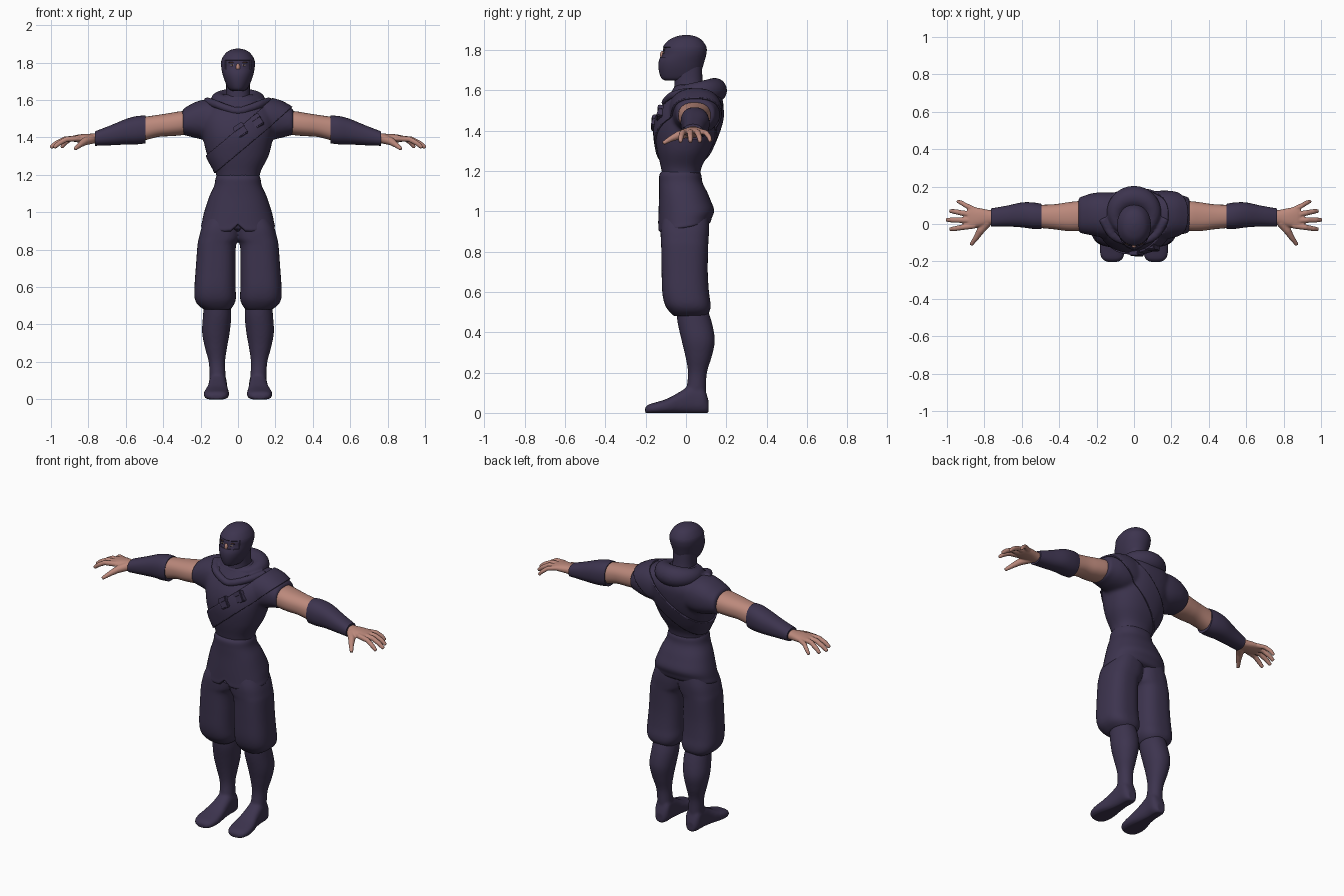
import bpy, bmesh, math
from mathutils import Vector, Matrix
from mathutils.bvhtree import BVHTree

if "Cube" in bpy.data.objects:
    bpy.data.objects.remove(bpy.data.objects["Cube"])


def material(name, rgb):
    m = bpy.data.materials.new(name)
    m.use_nodes = True
    m.diffuse_color = (*rgb, 1)
    m.node_tree.nodes["Principled BSDF"].inputs["Base Color"].default_value = (*rgb, 1)
    return m


CLOTH = material("dark purple cloth", (0.046, 0.034, 0.077))
SKIN = material("skin", (0.5, 0.25, 0.2))
BROWN = material("brow brown", (0.1, 0.045, 0.035))
WHITE = material("eye white", (0.5, 0.42, 0.4))
made = []


def skin_rings(bm, rings, closed=False):
    rows = [[bm.verts.new(p) for p in r] for r in rings]
    n = len(rows[0])
    for k in range(len(rows) - (not closed)):
        a, b = rows[k], rows[(k + 1) % len(rows)]
        for i in range(n):
            j = (i + 1) % n
            bm.faces.new((a[i], a[j], b[j], b[i]))
    if not closed:
        bm.faces.new(rows[0][::-1])
        bm.faces.new(rows[-1])


def refine(keys, steps):
    """Smooth interpolation through key rows."""
    keys = [Vector(k) for k in keys]
    out = []
    for i in range(len(keys) - 1):
        p0, p1, p2 = keys[max(i - 1, 0)], keys[i], keys[i + 1]
        p3 = keys[min(i + 2, len(keys) - 1)]
        for s in range(steps):
            t = s / steps
            out.append(0.5 * (2 * p1 + (p2 - p0) * t + (2 * p0 - 5 * p1 + 4 * p2 - p3) * t * t
                              + (3 * p1 - p0 - 3 * p2 + p3) * t ** 3))
    return out + [keys[-1]]


def loft(bm, axis, keys, side=1, p=2.3, n=40, steps=5):
    """Rows are position, then low and high of the two other axes."""
    rings = []
    for t, a0, a1, b0, b1 in refine(keys, steps):
        ring = []
        for i in range(n):
            c, s = math.cos(math.tau * i / n), math.sin(math.tau * i / n)
            u = (a0 + a1) / 2 + (a1 - a0) / 2 * math.copysign(abs(c) ** (2 / p), c)
            v = (b0 + b1) / 2 + (b1 - b0) / 2 * math.copysign(abs(s) ** (2 / p), s)
            x, y, z = {"x": (t, u, v), "y": (u, t, v), "z": (u, v, t)}[axis]
            ring.append((x * side, y, z))
        rings.append(ring)
    skin_rings(bm, rings)


def tube(bm, pts, radii, side=1, closed=False, n=14):
    pts = [Vector((p[0] * side, p[1], p[2])) for p in pts]
    rings, m = [], len(pts)
    for i, (p, r) in enumerate(zip(pts, radii)):
        a = pts[(i - 1) % m] if closed else pts[max(i - 1, 0)]
        b = pts[(i + 1) % m] if closed else pts[min(i + 1, m - 1)]
        d = (b - a).normalized()
        u = d.cross(Vector((0, 0, 1))).normalized()
        v = u.cross(d)
        rings.append([p + r * (u * math.cos(math.tau * k / n) + v * math.sin(math.tau * k / n))
                      for k in range(n)])
    skin_rings(bm, rings, closed)


def ball(bm, loc, size):
    bmesh.ops.create_uvsphere(bm, u_segments=16, v_segments=10, radius=1,
                              matrix=Matrix.Translation(loc) @ Matrix.Diagonal((*size, 1)))


def finish(bm, name, *mats, voxel=0, smooth=4):
    """Make the object; a voxel size fuses its shells into one soft surface."""
    bmesh.ops.recalc_face_normals(bm, faces=bm.faces)
    me = bpy.data.meshes.new(name)
    bm.to_mesh(me)
    bm.free()
    ob = bpy.data.objects.new(name, me)
    bpy.context.collection.objects.link(ob)
    if voxel:
        r = ob.modifiers.new("fuse", 'REMESH')
        r.mode, r.voxel_size = 'VOXEL', voxel
        s = ob.modifiers.new("soften", 'SMOOTH')
        s.factor, s.iterations = 0.5, smooth
        dg = bpy.context.evaluated_depsgraph_get()
        fused = bpy.data.meshes.new_from_object(ob.evaluated_get(dg))
        ob.modifiers.clear()
        ob.data = fused
    ob.data.materials.clear()
    for m in mats:
        ob.data.materials.append(m)
    made.append(ob)
    return ob


def sym(rows):
    """Rows of z, half width, front, back."""
    return [(z, -w, w, f, b) for z, w, f, b in rows]


# Tunic: chest with both short sleeves
bm = bmesh.new()
loft(bm, "z", sym([(1.17, .113, -.115, .07), (1.22, .122, -.125, .078), (1.3, .163, -.143, .12),
                   (1.4, .188, -.155, .162), (1.48, .2, -.14, .182), (1.54, .19, -.11, .185),
                   (1.59, .14, -.075, .165), (1.63, .08, -.05, .12)]))
for s in (1, -1):
    loft(bm, "x", [(.05, -.07, .16, 1.4, 1.59), (.15, -.075, .17, 1.385, 1.605),
                   (.22, -.062, .165, 1.395, 1.592), (.27, -.052, .15, 1.408, 1.567),
                   (.297, -.046, .14, 1.412, 1.55)], s)
tunic = finish(bm, "tunic", CLOTH, voxel=.01, smooth=6)

# Diagonal sash, cut from the tunic surface and raised
bm = bmesh.new()
bm.from_mesh(tunic.data)
tree = BVHTree.FromBMesh(bm)
normal, mid = Vector((-.65, 0, .76)), Vector((.03, 0, 1.405))
for d in (1, -1):
    bmesh.ops.bisect_plane(bm, geom=bm.verts[:] + bm.edges[:] + bm.faces[:],
                           plane_co=mid + normal * .05 * d, plane_no=normal * d, clear_outer=True)
sash = finish(bm, "sash", CLOTH)
sol = sash.modifiers.new("thickness", 'SOLIDIFY')
sol.thickness, sol.offset = .009, 1


def front_hit(bvh, x, z):
    return bvh.ray_cast(Vector((x, -1, z)), Vector((0, 1, 0)))[0]


# Chest pouches with flaps
for name, x, z in (("inner_pouch", .015, 1.437), ("outer_pouch", .1, 1.485)):
    bm = bmesh.new()
    at = Matrix.Translation(front_hit(tree, x, z)) @ Matrix.Rotation(-.6, 4, 'Y') @ Matrix.Rotation(-.25, 4, 'X')
    for dz, size in ((0, (.056, .036, .066)), (.018, (.062, .046, .03))):
        bmesh.ops.create_cube(bm, size=1, matrix=at @ Matrix.Translation((0, 0, dz)) @ Matrix.Diagonal((*size, 1)))
    bmesh.ops.bevel(bm, geom=bm.edges[:], offset=.005, segments=2, affect='EDGES')
    finish(bm, name, CLOTH)

# Tunic skirt, hem lower at the front
bm = bmesh.new()
loft(bm, "z", sym([(1.2, .112, -.118, .066), (1.18, .12, -.132, .076), (1.14, .128, -.133, .083),
                   (1.08, .155, -.133, .112), (1.0, .181, -.136, .139), (.95, .192, -.137, .128),
                   (.925, .197, -.137, .12), (.915, .185, -.125, .11)]))
for v in bm.verts:
    if v.co.z < 1.05:
        v.co.z += (1.05 - v.co.z) * (v.co.y * 1.3 + .3 * math.exp(-(v.co.x / .025) ** 2) * (v.co.y < 0))
finish(bm, "tunic_skirt", CLOTH)

# Baggy trousers gathered under the knee
bm = bmesh.new()
for s in (1, -1):
    loft(bm, "z", [(1.0, -.02, .155, -.11, .11), (.92, -.02, .193, -.125, .115), (.86, -.012, .21, -.125, .112),
                   (.82, .011, .217, -.123, .11), (.7, .013, .226, -.121, .108), (.6, .013, .233, -.118, .114),
                   (.54, .011, .232, -.106, .122), (.505, .022, .215, -.085, .118),
                   (.48, .04, .182, -.06, .1)], s, p=2.6)
finish(bm, "trousers", CLOTH, voxel=.008)

# Hood lying in folds round the neck
bm = bmesh.new()
pts, radii = [], []
for i in range(40):
    a = math.tau * i / 40
    c = math.cos(a)
    pts.append((.1 * math.sin(a), .05 + .092 * c, 1.596 + .004 * c))
    radii.append(.045 + .017 * c)
tube(bm, pts, radii, closed=True, n=20)
drape = [(-.17, .03, 1.595), (-.12, -.055, 1.578), (-.06, -.088, 1.555), (0, -.1, 1.54)]
drape += [(-x, y, z) for x, y, z in drape[-2::-1]]
fine = refine(drape, 4)
tube(bm, fine, [.022] * len(fine))
finish(bm, "hood", CLOTH, voxel=.008)

# Neck and masked head with an eye opening
bm = bmesh.new()
loft(bm, "z", sym([(1.56, .075, -.06, .1), (1.64, .064, -.058, .083), (1.72, .064, -.06, .08)]))
finish(bm, "neck", CLOTH)
bm = bmesh.new()
loft(bm, "z", sym([(1.648, .03, -.1, .03), (1.66, .05, -.122, .062), (1.7, .07, -.135, .078),
                   (1.74, .083, -.136, .09), (1.78, .09, -.122, .101), (1.815, .088, -.115, .101),
                   (1.85, .066, -.084, .078), (1.868, .038, -.045, .046), (1.875, .008, -.01, .01)]),
     p=2.1, n=56, steps=6)
for co, no in (((0, 0, 1.765), (0, 0, 1)), ((0, 0, 1.815), (0, 0, 1)),
               ((.07, 0, 0), (1, 0, 0)), ((-.07, 0, 0), (1, 0, 0))):
    bmesh.ops.bisect_plane(bm, geom=bm.verts[:] + bm.edges[:] + bm.faces[:], plane_co=co, plane_no=no)
bmesh.ops.recalc_face_normals(bm, faces=bm.faces)
opening = []
for f in bm.faces:
    c = f.calc_center_median()
    if 1.765 < c.z < 1.815 and abs(c.x) < .07 and c.y < 0:
        opening.append(f)
bmesh.ops.inset_region(bm, faces=opening, thickness=.002, depth=-.005)
for f in opening:
    f.material_index = 1
face = BVHTree.FromBMesh(bm)
finish(bm, "masked_head", CLOTH, SKIN)

# Nose bridge, eyes and brows
bm = bmesh.new()
ball(bm, front_hit(face, 0, 1.775), (.011, .01, .02))
finish(bm, "nose_bridge", SKIN)
for s, side in ((1, "left"), (-1, "right")):
    for part, mat, x, z, size in (("eye", WHITE, .03, 1.786, (.012, .003, .005)),
                                  ("iris", BROWN, .03, 1.786, (.005, .005, .005)),
                                  ("brow", BROWN, .033, 1.8, (.02, .004, .003))):
        bm = bmesh.new()
        ball(bm, front_hit(face, x * s, z), size)
        finish(bm, side + "_" + part, mat)

for s, side in ((1, "left"), (-1, "right")):
    # Boot: calf and foot
    bm = bmesh.new()
    loft(bm, "z", [(.53, .045, .18, -.05, .1), (.45, .036, .187, -.042, .128), (.36, .044, .192, -.022, .143),
                   (.28, .058, .178, -.003, .128), (.2, .069, .157, .01, .104), (.12, .066, .152, .003, .1),
                   (.05, .065, .15, 0, .1)], s, p=2.1)
    loft(bm, "y", [(-.203, .085, .145, 0, .025), (-.185, .06, .172, -.004, .042), (-.14, .048, .184, -.004, .055),
                   (-.09, .049, .178, -.004, .072), (-.03, .056, .163, -.004, .105), (.03, .06, .156, -.004, .14),
                   (.085, .06, .153, -.004, .13), (.112, .08, .135, 0, .06)], s, p=2.6)
    boot = finish(bm, side + "_boot", CLOTH, voxel=.008)
    for v in boot.data.vertices:
        v.co.z = max(v.co.z, 0)
    # Bare arm and bracer
    bm = bmesh.new()
    loft(bm, "x", [(.25, -.03, .12, 1.425, 1.535), (.3, -.038, .122, 1.412, 1.54), (.36, -.037, .115, 1.407, 1.531),
                   (.43, -.028, .105, 1.402, 1.52), (.52, -.02, .102, 1.378, 1.507)], s)
    finish(bm, side + "_arm", SKIN)
    bm = bmesh.new()
    loft(bm, "x", [(.495, -.026, .108, 1.368, 1.516), (.54, -.026, .115, 1.363, 1.514),
                   (.6, -.018, .115, 1.362, 1.498), (.68, -.013, .098, 1.358, 1.465),
                   (.765, -.013, .083, 1.355, 1.432)], s)
    finish(bm, side + "_bracer", CLOTH)
    # Hand: palm, fanned fingers and thumb
    bm = bmesh.new()
    loft(bm, "x", [(.74, .001, .072, 1.365, 1.422), (.78, -.004, .076, 1.367, 1.42), (.83, -.016, .086, 1.371, 1.418),
                   (.87, -.02, .09, 1.375, 1.412), (.89, -.012, .084, 1.38, 1.405)], s)
    for y0, x1, y1, r in ((.075, .945, .122, .012), (.047, .985, .07, .0135),
                          (.02, 1.003, .022, .014), (-.008, .985, -.028, .0135)):
        x0, z1 = .85, 1.345
        tube(bm, [(x0, y0, 1.395), (x0 + (x1 - x0) * .5, (y0 + y1) / 2, 1.39),
                  (x0 + (x1 - x0) * .8, y0 + (y1 - y0) * .85, 1.368), (x1, y1, z1)],
             [r * 1.2, r * 1.1, r, r * .75], s)
    tube(bm, [(.785, .01, 1.39), (.82, -.035, 1.378), (.845, -.075, 1.36), (.872, -.112, 1.338)],
         [.026, .021, .015, .01], s)
    finish(bm, side + "_hand", SKIN, voxel=.005, smooth=3)

bpy.ops.object.select_all(action='DESELECT')
for ob in made:
    ob.select_set(True)
bpy.context.view_layer.objects.active = tunic
bpy.ops.object.shade_smooth_by_angle(angle=math.radians(50))
